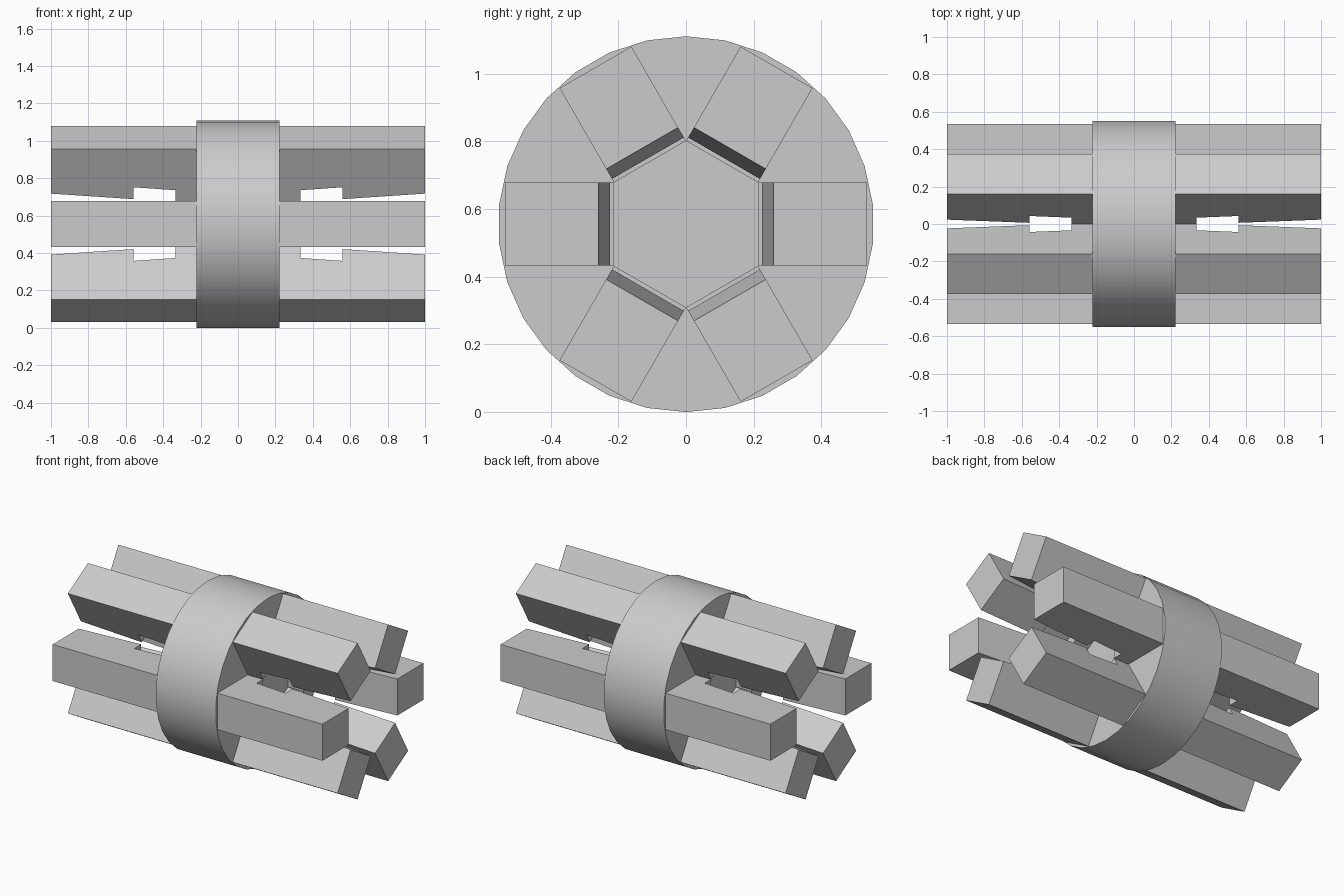
import bpy, bmesh
from math import sin, cos, pi
from mathutils import Vector, Matrix

if "Cube" in bpy.data.objects:
    bpy.data.objects.remove(bpy.data.objects["Cube"], do_unlink=True)

CENTRE = 0.555       # height of the axis
RADIUS = 0.555       # drum radius
DRUM_HALF = 0.222    # half thickness of the drum
BAR_HALF = 0.1225    # half width of a bar
BAR_OUTER = 0.535    # outer face of a bar, measured from the axis

grey = bpy.data.materials.new("light grey")
grey.use_nodes = True
colour = (0.6, 0.6, 0.6, 1)
grey.diffuse_color = colour
grey.node_tree.nodes["Principled BSDF"].inputs["Base Color"].default_value = colour


def prism(name, outline, sweep, matrix):
    """Extrude a flat outline along a vector and place it."""
    bm = bmesh.new()
    face = bm.faces.new([bm.verts.new(p) for p in outline])
    result = bmesh.ops.extrude_face_region(bm, geom=[face], use_keep_orig=True)
    moved = [g for g in result["geom"] if isinstance(g, bmesh.types.BMVert)]
    bmesh.ops.translate(bm, verts=moved, vec=sweep)
    bmesh.ops.recalc_face_normals(bm, faces=bm.faces)
    bm.transform(matrix)
    mesh = bpy.data.meshes.new(name)
    bm.to_mesh(mesh)
    bm.free()
    mesh.materials.append(grey)
    obj = bpy.data.objects.new(name, mesh)
    bpy.context.collection.objects.link(obj)
    return obj


lift = Matrix.Translation((0, 0, CENTRE))

# Central drum, smooth around its rim
sides = 30
rim = [(-DRUM_HALF, RADIUS * sin(2 * pi * i / sides), RADIUS * cos(2 * pi * i / sides))
       for i in range(sides)]
drum = prism("drum", rim, Vector((2 * DRUM_HALF, 0, 0)), lift)
bpy.ops.object.select_all(action='DESELECT')
drum.select_set(True)
bpy.context.view_layer.objects.active = drum
bpy.ops.object.shade_smooth_by_angle(angle=pi / 6)

# Bar profile: (along the axis, distance from it), tapered tip and inner notch
half = [(1, BAR_OUTER), (1, 0.259), (0.56, 0.225), (0.56, 0.298), (0.335, 0.280), (0.335, 0.213)]
profile = half + [(-x, r) for x, r in reversed(half)]
outline = [(x, r, -BAR_HALF) for x, r in profile]

# Six bars around the drum
for i in range(6):
    prism(f"bar_{i + 1}", outline, Vector((0, 0, 2 * BAR_HALF)),
          lift @ Matrix.Rotation(i * pi / 3, 4, 'X'))
